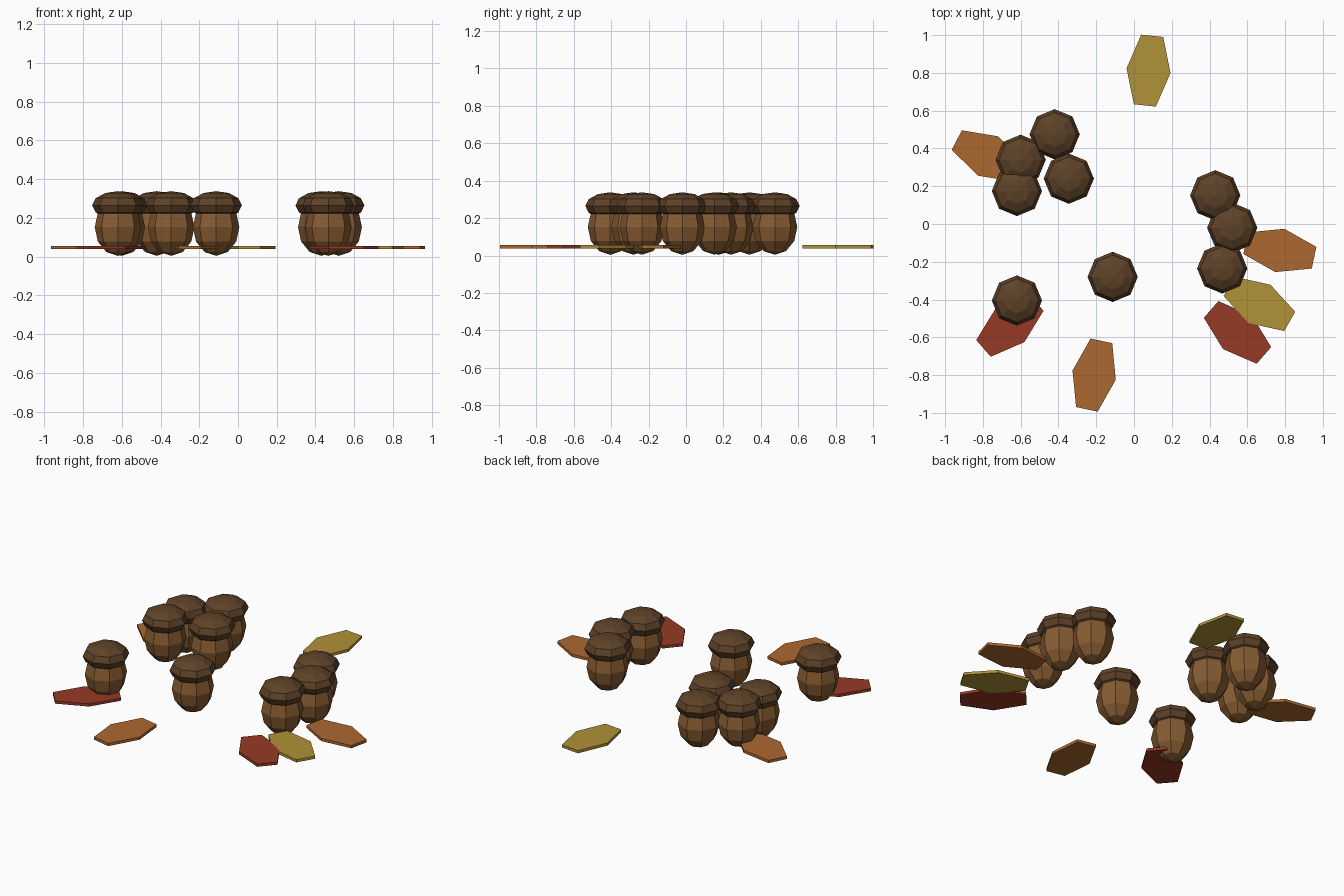
import bpy, bmesh, math
from mathutils import Matrix

if "Cube" in bpy.data.objects:
    bpy.data.objects.remove(bpy.data.objects["Cube"])


def material(name, rgb):
    """Flat material from sRGB 0-255 values."""
    m = bpy.data.materials.new(name)
    lin = [((c / 255 + 0.055) / 1.055) ** 2.4 for c in rgb]
    m.diffuse_color = (*lin, 1)
    m.use_nodes = True
    m.node_tree.nodes["Principled BSDF"].inputs["Base Color"].default_value = m.diffuse_color
    return m


CAP = material("dark brown cap", (94, 66, 40))
NUT = material("brown nut", (135, 92, 50))
LEAF = {
    "orange": material("orange leaf", (172, 104, 48)),
    "yellow": material("yellow leaf", (176, 146, 56)),
    "red": material("red leaf", (150, 58, 38)),
}


def add_object(name, bm, mat):
    mesh = bpy.data.meshes.new(name)
    bm.to_mesh(mesh)
    bm.free()
    mesh.materials.append(mat)
    obj = bpy.data.objects.new(name, mesh)
    bpy.context.collection.objects.link(obj)
    return obj


def ball(name, x, y, z, radius, half_height, mat):
    """Low-poly squashed sphere with eight sides."""
    bm = bmesh.new()
    bmesh.ops.create_uvsphere(bm, u_segments=8, v_segments=6, radius=1)
    bmesh.ops.transform(bm, verts=bm.verts, matrix=Matrix.Translation((x, y, z))
                        @ Matrix.Diagonal((radius, radius, half_height, 1)))
    return add_object(name, bm, mat)


def leaf(name, x, y, angle, mat, z=0.047):
    """Thin stretched hexagon; angle is the direction of its short axis."""
    bm = bmesh.new()
    bmesh.ops.create_cone(bm, cap_ends=True, segments=6, radius1=1, radius2=1, depth=1,
                          matrix=Matrix.Rotation(math.radians(30), 4, 'Z'))
    # a corner must point along the short axis
    corner = max(bm.verts, key=lambda v: v.co.x)
    turn = -math.atan2(corner.co.y, corner.co.x)
    bmesh.ops.transform(bm, verts=bm.verts, matrix=Matrix.Translation((x, y, z))
                        @ Matrix.Rotation(math.radians(angle), 4, 'Z')
                        @ Matrix.Diagonal((0.117, 0.214, 0.017, 1))
                        @ Matrix.Rotation(turn, 4, 'Z'))
    return add_object(name, bm, mat)


# Acorns: nut with a wider cap on top
ACORNS = [(-0.42, 0.475), (-0.60, 0.34), (-0.62, 0.175), (-0.345, 0.24), (-0.62, -0.405),
          (-0.113, -0.28), (0.43, 0.152), (0.52, -0.02), (0.467, -0.235)]
for i, (x, y) in enumerate(ACORNS, 1):
    ball(f"acorn_nut_{i}", x, y, 0.152, 0.12, 0.148, NUT)
    ball(f"acorn_cap_{i}", x, y, 0.265, 0.133, 0.073, CAP)

# Fallen leaves
LEAVES = [("yellow", 0.077, 0.812, -6), ("orange", -0.773, 0.36, 63), ("orange", 0.772, -0.14, 78),
          ("yellow", 0.664, -0.423, 60), ("red", 0.548, -0.574, 49), ("red", -0.657, -0.537, -49),
          ("orange", -0.211, -0.80, -12)]
for i, (colour, x, y, angle) in enumerate(LEAVES, 1):
    leaf(f"{colour}_leaf_{i}", x, y, angle, LEAF[colour])
